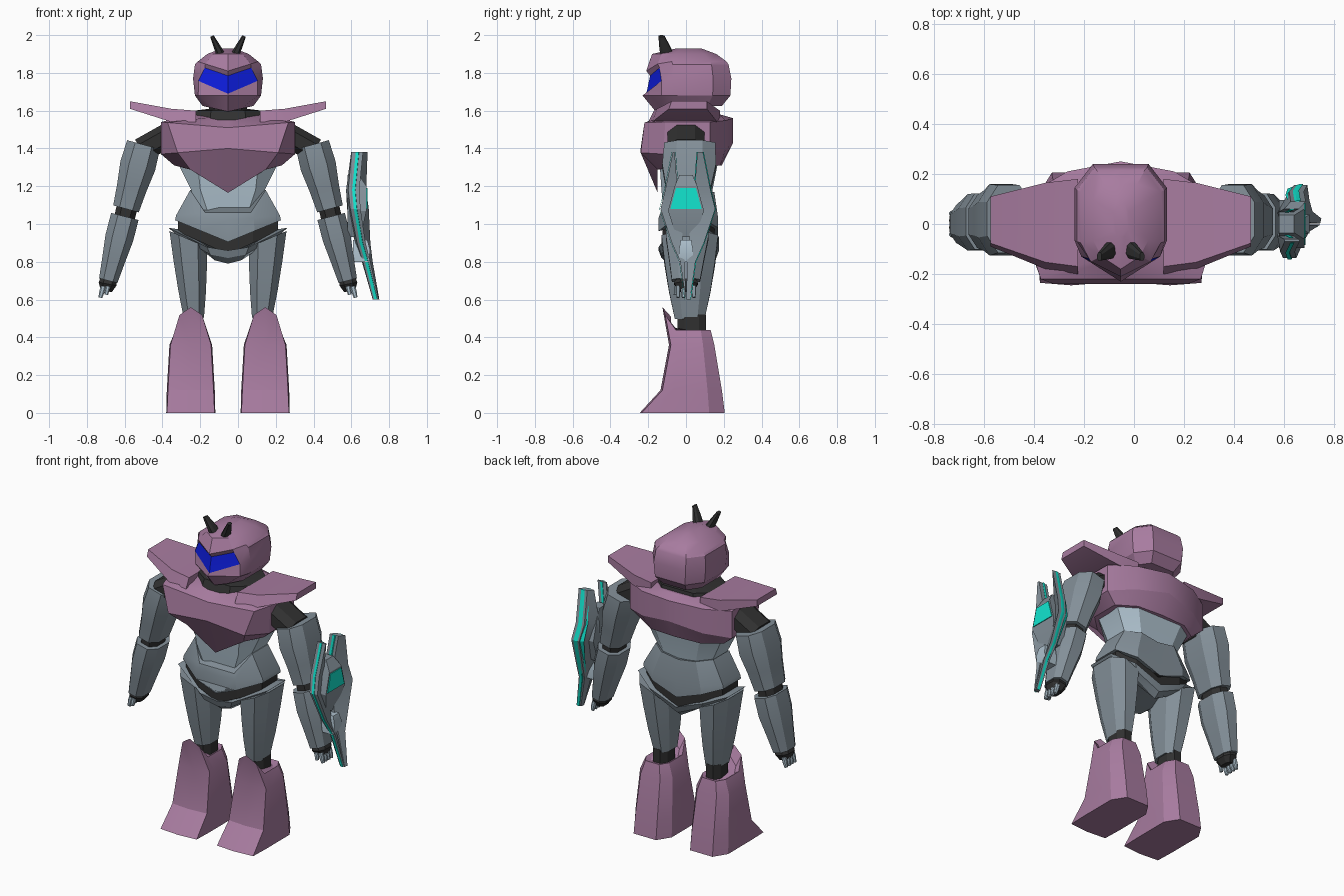
import bpy, bmesh, math
from mathutils import Vector

cube = bpy.data.objects.get("Cube")
if cube:
    bpy.data.objects.remove(cube, do_unlink=True)

BODY_CENTRE = -.053


def material(name, *rgb):
    mat = bpy.data.materials.new(name)
    mat.use_nodes = True
    mat.diffuse_color = (*rgb, 1)
    shader = mat.node_tree.nodes["Principled BSDF"]
    shader.inputs["Base Color"].default_value = mat.diffuse_color
    return mat


MAUVE = material("mauve", .39, .2, .35)
STEEL = material("steel_grey", .23, .28, .32)
PALE = material("pale_steel", .42, .53, .61)
BLACK = material("soft_black", .03, .03, .03)
BLUE = material("visor_blue", .004, .012, .73)
TEAL = material("bright_teal", .006, .79, .63)


def loft(name, rings, *mats, accent=None, offset=BODY_CENTRE):
    """Skin a stack of equal rings, close both ends, optionally colour some faces."""
    bm = bmesh.new()
    rows = [[bm.verts.new(point) for point in ring] for ring in rings]
    count = len(rows[0])
    for level, (low, high) in enumerate(zip(rows, rows[1:])):
        for i in range(count):
            j = (i + 1) % count
            face = bm.faces.new((low[i], low[j], high[j], high[i]))
            if accent and accent(level, i, count):
                face.material_index = 1
    bm.faces.new(rows[0])
    bm.faces.new(rows[-1])
    bmesh.ops.recalc_face_normals(bm, faces=bm.faces)
    mesh = bpy.data.meshes.new(name)
    bm.to_mesh(mesh)
    bm.free()
    for mat in mats:
        mesh.materials.append(mat)
    part = bpy.data.objects.new(name, mesh)
    part.location.x = offset
    bpy.context.collection.objects.link(part)
    bpy.ops.object.select_all(action='DESELECT')
    part.select_set(True)
    bpy.context.view_layer.objects.active = part
    bpy.ops.object.shade_smooth_by_angle(angle=math.radians(25))


def pair(name, rings, mat):
    """Build a part on the left and its mirror image on the right."""
    for side, sign in (("left", 1), ("right", -1)):
        mirrored = [[(sign * x, y, z) for x, y, z in ring] for ring in rings]
        loft(f"{side}_{name}", mirrored, mat)


def shell(z, width, front, back, dip=0, rear_dip=0, beak=0, spine=0, taper=.5, step=None, centre=0):
    """Symmetric faceted section; its front and rear may dip toward the centre."""
    step = 1 - taper if step is None else step
    half = [(0, -front - beak, z - dip),
            (width * taper, -front, z - dip * step),
            (width, -front / 2, z),
            (width, back * .6, z),
            (width * .6, back, z - rear_dip * .4),
            (0, back + spine, z - rear_dip)]
    mirrored = [(-x, y, z) for x, y, z in half[-2:0:-1]]
    return [(centre + x, y, z) for x, y, z in half + mirrored]


def limb(name, start, end, widths, mat, depth=1.5, tilt=0):
    """Paired eight-sided limb with evenly spaced sections across its axis."""
    start, end = Vector(start), Vector(end)
    axis = (end - start).normalized()
    side = Vector((abs(axis.z), 0, -axis.x if axis.z > 0 else axis.x)).normalized()
    rings = []
    for i, width in enumerate(widths):
        t = i / (len(widths) - 1)
        across = (side + Vector((0, 0, tilt * (1 - t)))) * width
        along = Vector((0, width * depth, 0))
        corners = [(a, b) for a, b in ((1, -.5), (1, .5), (.5, 1), (-.5, 1))]
        corners += [(-a, -b) for a, b in corners]
        rings.append([tuple(start.lerp(end, t) + across * a + along * b) for a, b in corners])
    pair(name, rings, mat)


# Chest and neck
loft("chest", [
    shell(1.31, .285, front=.15, back=.18, dip=.145, spine=.01, taper=.7, step=.15),
    shell(1.37, .355, front=.24, back=.21, dip=-.03, rear_dip=-.06, spine=.04, taper=.75),
    shell(1.54, .355, front=.22, back=.21, dip=.03, rear_dip=-.02, spine=.04, taper=.9),
    shell(1.58, .19, front=.14, back=.18, dip=.03)], MAUVE)
loft("neck", [
    shell(1.55, .19, front=.15, back=.17),
    shell(1.6, .18, front=.13, back=.16),
    shell(1.61, .1, front=.09, back=.1),
    shell(1.66, .1, front=.09, back=.1)], BLACK)


# Shoulder pads
def pad_section(x, front, back, low, high):
    return [(x, -front, low), (x, back, low), (x, back, high), (x, -front * .85, high)]


pair("shoulder_pad", [
    pad_section(.17, front=.2, back=.18, low=1.54, high=1.6),
    pad_section(.3, front=.18, back=.165, low=1.54, high=1.61),
    pad_section(.52, front=.09, back=.11, low=1.61, high=1.65)], MAUVE)

# Head, with the visor as the front faces of one band
loft("head", [
    shell(1.625, .135, front=.13, back=.19, dip=.03, beak=.03),
    shell(1.68, .175, front=.13, back=.235, beak=.1, taper=.9),
    shell(1.77, .185, front=.13, back=.24, dip=.08, beak=.08, taper=.85),
    shell(1.845, .175, front=.14, back=.225, dip=.06, beak=.05, taper=.7),
    shell(1.86, .16, front=.15, back=.215, dip=.05, beak=.06, taper=.75),
    shell(1.9, .11, front=.13, back=.16, beak=.05, taper=.7),
    shell(1.93, .03, front=.05, back=.08)],
    MAUVE, BLUE, accent=lambda level, i, count: level == 2 and i in (0, count - 1))
limb("antenna", (.03, -.095, 1.88), (.085, -.13, 1.995), (.024, .018, .01), BLACK, depth=1.6)

# Abdomen, waist skirt, belt and pelvis
loft("abdomen", [
    shell(1, .17, front=.11, back=.12),
    shell(1.18, .195, front=.13, back=.14, taper=.75),
    shell(1.33, .27, front=.14, back=.17, taper=.6)], PALE)
loft("waist_skirt", [
    shell(1.02, .28, front=.145, back=.17, dip=.115, rear_dip=.1),
    shell(1.045, .275, front=.145, back=.17, dip=.025, rear_dip=.03),
    shell(1.18, .2, front=.135, back=.15, dip=.12, rear_dip=.03, taper=.6, step=1)], STEEL)
loft("belt", [
    shell(z, .265, front=.125, back=.15, dip=.12, rear_dip=.12) for z in (.96, 1.04)], BLACK)
loft("pelvis", [
    shell(z, width, front, front + .03, dip=.12, rear_dip=.12, taper=.35, step=.85)
    for z, width, front in ((.91, .2, .09), (.94, .27, .13), (.98, .315, .145), (.97, .25, .11))], STEEL)

# Legs
limb("thigh", (.21, .02, .92), (.18, .02, .5), (.1, .088, .073, .053), STEEL, tilt=.5)
limb("knee", (.185, .03, .52), (.185, .03, .4), (.05, .05), BLACK)
pair("boot", [
    shell(0, .13, front=.235, back=.205, beak=.01, taper=.97, centre=.197),
    shell(.12, .127, front=.125, back=.19, beak=.01, taper=.95, centre=.197),
    shell(.36, .113, front=.08, back=.15, beak=.01, taper=.95, centre=.197),
    shell(.44, .08, front=.11, back=.13, dip=-.12, beak=.015, taper=.75, step=.65, centre=.197),
    shell(.43, .06, front=.08, back=.09, dip=-.08, taper=.7, centre=.197)], MAUVE)

# Arms
limb("shoulder_joint", (.3, 0, 1.48), (.46, 0, 1.39), (.065, .065, .065), BLACK)
limb("upper_arm", (.447, .02, 1.42), (.54, .01, 1.08), (.09, .095, .08, .07), STEEL)
limb("elbow", (.53, .01, 1.11), (.555, .01, 1), (.055, .055), BLACK)
limb("forearm", (.546, .01, 1.04), (.634, 0, .7), (.075, .075, .062, .05), STEEL)
limb("hand", (.63, 0, .72), (.645, 0, .645), (.04, .048, .03), BLACK, depth=1.3)
for finger in range(4):
    y = finger * .028 - .042
    limb(f"finger_{finger + 1}", (.66, y, .67), (.676, y, .61), (.014, .014, .01), PALE, depth=.8)
limb("thumb", (.635, -.05, .67), (.645, -.055, .625), (.013, .01), PALE, depth=1)

# Arm shield: two swept wings with bright stripes along their edges
LEVELS = [(1.38, .62, .06, .08), (1.18, .595, .045, .12), (1.08, .6, .03, .145),
          (.9, .64, .015, .085), (.8, .675, .006, .04), (.6, .728, .002, .012)]


def wing_section(sign, z, x, inner, outer, thickness):
    near = x + inner * .15
    far = x + outer * (.3 + sign * .15)
    return [(near - thickness, sign * inner, z), (near + thickness, sign * inner, z),
            (far + thickness, sign * outer + .01, z), (far - thickness, sign * outer + .01, z)]


LIP = .004
for label, sign in (("front", -1), ("rear", 1)):
    loft(f"shield_{label}_wing", [
        wing_section(sign, z, x, inner, outer, min(.03, z / 40)) for z, x, inner, outer in LEVELS],
        STEEL, offset=0)
    loft(f"shield_{label}_stripe", [
        wing_section(sign, z, x, outer - LIP, outer + LIP, LIP * 2) for z, x, _, outer in LEVELS],
        TEAL, offset=0)
    loft(f"shield_{label}_inner_stripe", [
        wing_section(sign, z, x, inner - LIP, inner + LIP, LIP * 2) for z, x, inner, _ in LEVELS[:2]],
        TEAL, offset=0)


# Shield hub with a bright face, and a pale clasp below it
def block(name, near, spans, mat):
    loft(name, [[(near, -half, z), (far, -half, z), (far, half, z), (near, half, z)]
                for z, far, half in spans], mat, offset=0)


block("shield_hub", .58, [(.93, .65, .05), (1.07, .68, .095), (1.2, .68, .06), (1.26, .64, .035)], STEEL)
block("shield_hub_face", .677, [(1.08, .685, .083), (1.19, .685, .053)], TEAL)
block("shield_clasp", .61, [(.8, .69, .038), (.86, .7, .038), (.915, .685, .028)], PALE)
